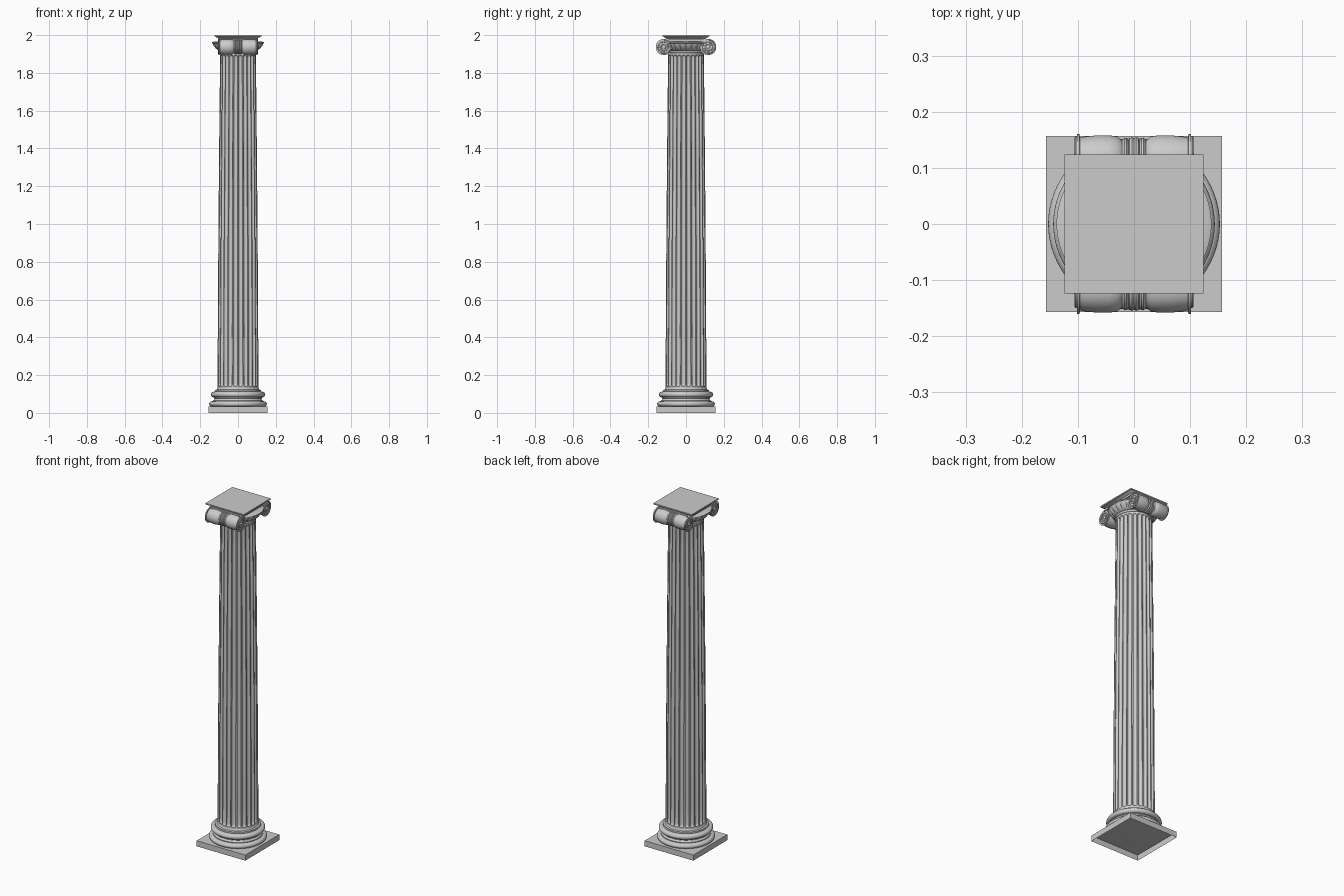
import bpy, bmesh, math
from mathutils import Matrix

if "Cube" in bpy.data.objects:
    bpy.data.objects.remove(bpy.data.objects["Cube"])

TAU = 2 * math.pi


def finish(name, bm, angle=35):
    bmesh.ops.recalc_face_normals(bm, faces=bm.faces)
    me = bpy.data.meshes.new(name)
    bm.to_mesh(me)
    bm.free()
    ob = bpy.data.objects.new(name, me)
    bpy.context.collection.objects.link(ob)
    bpy.ops.object.select_all(action='DESELECT')
    ob.select_set(True)
    bpy.context.view_layer.objects.active = ob
    bpy.ops.object.shade_smooth_by_angle(angle=math.radians(angle))
    return ob


def lathe(name, profile, segs=64, shape=None, caps=True, matrix=None, start=0.0):
    """Revolve (radius, height) points about z; shape(r, z, angle) may alter the radius."""
    bm = bmesh.new()
    rings = []
    for r, z in profile:
        ring = []
        for i in range(segs):
            a = start + TAU * i / segs
            rr = shape(r, z, a) if shape else r
            ring.append(bm.verts.new((rr * math.cos(a), rr * math.sin(a), z)))
        rings.append(ring)
    for lo, hi in zip(rings, rings[1:]):
        for i in range(segs):
            j = (i + 1) % segs
            bm.faces.new((lo[i], lo[j], hi[j], hi[i]))
    if caps:
        bm.faces.new(rings[-1])
        bm.faces.new(rings[0][::-1])
    if matrix:
        bm.transform(matrix)
    return finish(name, bm)


def box(name, x, y, z0, z1, open_bottom=False):
    bm = bmesh.new()
    bmesh.ops.create_cube(bm, size=1)
    bm.transform(Matrix.Translation((0, 0, (z0 + z1) / 2)) @ Matrix.Diagonal((2 * x, 2 * y, z1 - z0, 1)))
    if open_bottom:
        low = [f for f in bm.faces if f.calc_center_median().z < z0 + 1e-4]
        bmesh.ops.delete(bm, geom=low, context='FACES_ONLY')
    return finish(name, bm)


def half_round(r, bulge, z0, z1, n=10):
    """Convex moulding profile from z0 to z1."""
    return [(r + bulge * math.sin(math.pi * i / n),
             (z0 + z1) / 2 - (z1 - z0) / 2 * math.cos(math.pi * i / n)) for i in range(n + 1)]


# Plinth, hollow underneath
box("plinth", 0.157, 0.157, 0, 0.033, open_bottom=True)

# Round base: lower torus, scotia, upper torus, fillet
lathe("base_mouldings",
      half_round(0.136, 0.017, 0.033, 0.062)
      + [(0.132, 0.062), (0.132, 0.066), (0.126, 0.07), (0.124, 0.075), (0.127, 0.079), (0.13, 0.08), (0.13, 0.083)]
      + half_round(0.13, 0.014, 0.083, 0.112)
      + [(0.121, 0.112), (0.121, 0.121), (0.112, 0.124), (0.108, 0.132)], 96)

# Fluted shaft with entasis and rounded flute ends
Z0, Z1, FLUTES, CAP = 0.12, 1.915, 24, 0.014


def flute(r, z, a):
    t = abs((a * FLUTES / TAU) % 1 - 0.5) * 2 / 0.8
    lo, hi = Z0 + 0.035, Z1 - 0.035
    e = max(0, (lo - z) / CAP, (z - hi) / CAP)
    return r - 0.0095 * math.sqrt(max(0, 1 - t * t - e * e))


def radius(z):
    return 0.108 - 0.0135 * ((z - Z0) / (Z1 - Z0)) ** 1.5


ends = [0, 0.021, 0.024, 0.028, 0.035]
heights = ([Z0 + e for e in ends] + [Z0 + 0.035 + (Z1 - Z0 - 0.07) * i / 16 for i in range(1, 16)]
           + [Z1 - e for e in reversed(ends)])
lathe("fluted_shaft", [(radius(z), z) for z in heights], FLUTES * 10, flute)

# Necking bead under the capital
lathe("neck_bead", half_round(0.095, 0.006, 1.905, 1.918, 6), 64)


# Echinus carved with eggs
def eggs(r, z, a):
    k = math.sin(math.pi * min(1, max(0, (z - 1.918) / 0.038)))
    return r - 0.008 * k * (1 - abs(math.sin(a * 12)) ** 0.6)


lathe("echinus", [(0.096, 1.916), (0.106, 1.92), (0.117, 1.928), (0.126, 1.938), (0.132, 1.948),
                  (0.134, 1.955), (0.138, 1.957), (0.138, 1.962), (0.13, 1.965)], 192, eggs)

# Band joining the volutes, with raised edges on both faces
box("volute_band", 0.098, 0.117, 1.95, 1.98)
box("band_upper_edge", 0.106, 0.117, 1.973, 1.98)
box("band_lower_edge", 0.106, 0.08, 1.957, 1.962)

# Scroll bolsters: half profile along x, mirrored about the belt
half = [(0.036, 0), (0.038, 0.004), (0.036, 0.008), (0.032, 0.010), (0.036, 0.013), (0.037, 0.017),
        (0.032, 0.021), (0.034, 0.024), (0.039, 0.030), (0.041, 0.045), (0.041, 0.065), (0.039, 0.085),
        (0.037, 0.096), (0.043, 0.097), (0.043, 0.102), (0.039, 0.102)]
full = [(r, -x) for r, x in reversed(half[1:])] + half
CY, CZ = 0.117, 1.937
for side in (-1, 1):
    centre = Matrix.Translation((0, side * CY, CZ))
    along_x = centre @ Matrix.Rotation(math.pi / 2, 4, 'Y')
    tag = "front" if side < 0 else "back"
    lathe(tag + "_bolster", full, 48, matrix=along_x)
    for end in (-1, 1):
        label = tag + ("_left" if end < 0 else "_right")
        # Spiral ridge winding inwards from the top of the scroll
        cu = bpy.data.curves.new(label + "_spiral", 'CURVE')
        cu.dimensions = '3D'
        cu.bevel_depth, cu.bevel_resolution, cu.use_fill_caps = 1.0, 2, True
        sp = cu.splines.new('POLY')
        n = 80
        sp.points.add(n)
        for i, p in enumerate(sp.points):
            t = i / n
            a = math.pi / 2 - side * TAU * 2.5 * t
            r = 0.040 * (1 - t) ** 1.1 + 0.009 * t
            a = math.pi / 2 + side * -1 * (math.pi / 2 - a) * side
            p.co = (end * 0.103, side * CY + side * r * math.cos(a), CZ + r * math.sin(a), 1)
            p.radius = 0.0035 - 0.001 * t
        ob = bpy.data.objects.new(label + "_spiral", cu)
        bpy.context.collection.objects.link(ob)
        bpy.ops.object.select_all(action='DESELECT')
        ob.select_set(True)
        bpy.context.view_layer.objects.active = ob
        bpy.ops.object.convert(target='MESH')
        bpy.ops.object.shade_smooth_by_angle(angle=math.radians(40))
        # Eye of the scroll
        eye = [(0.009, 0.100), (0.009, 0.105), (0.007, 0.107), (0.003, 0.108)]
        lathe(label + "_eye", [(r, end * x) for r, x in eye], 24, matrix=along_x)

# Square abacus: curved moulding below a thin slab
s = math.sqrt(2)
lathe("abacus", [(h * s, z) for h, z in ((0.106, 1.978), (0.106, 1.983), (0.109, 1.986), (0.116, 1.989),
                                         (0.119, 1.992), (0.124, 1.993), (0.124, 2.0))],
      4, start=math.pi / 4)
